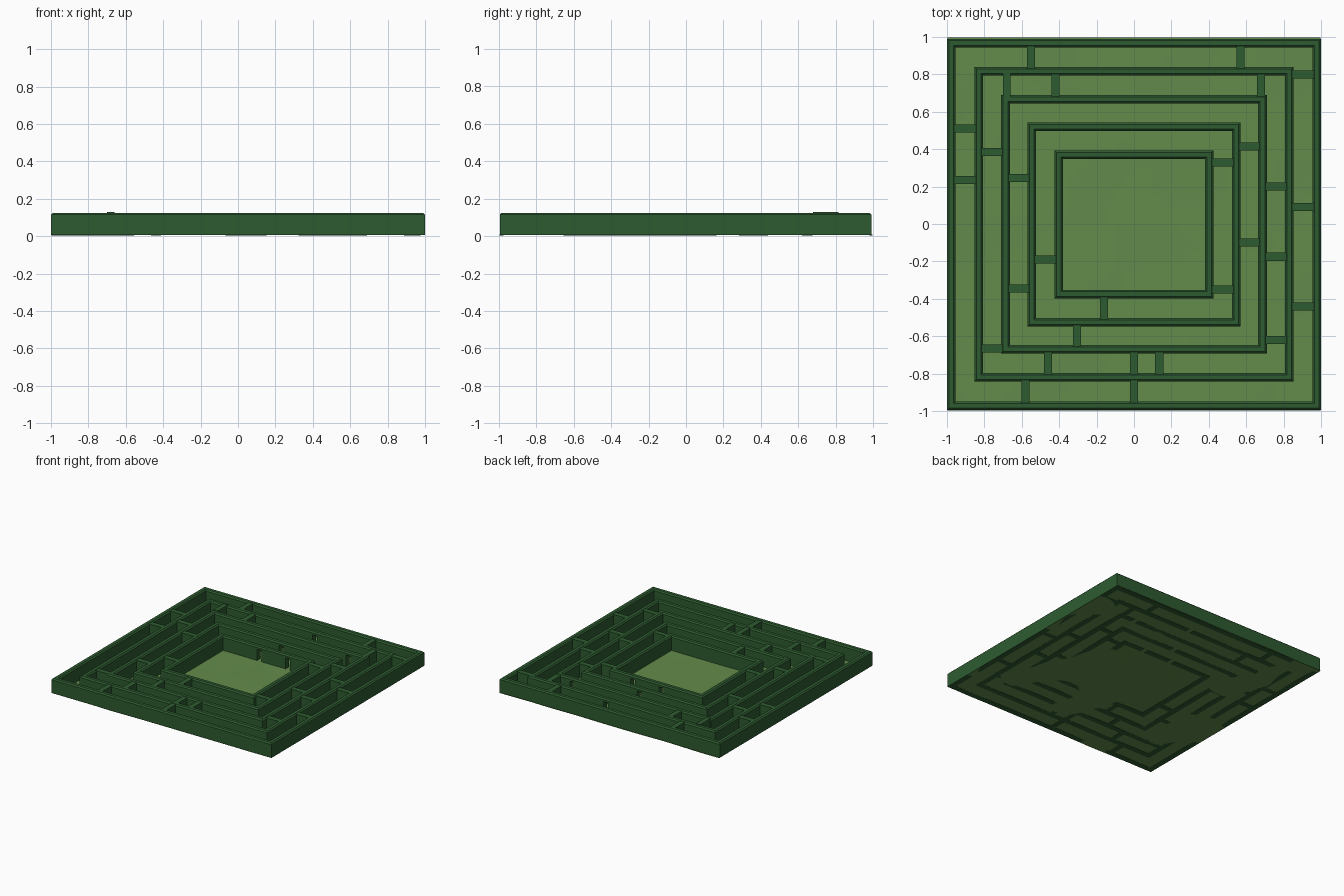
import bpy, bmesh
from mathutils import Vector, noise

if "Cube" in bpy.data.objects:
    bpy.data.objects.remove(bpy.data.objects["Cube"])

def material(name, col):
    m = bpy.data.materials.new(name)
    m.diffuse_color = (*col, 1)
    m.use_nodes = True
    m.node_tree.nodes["Principled BSDF"].inputs["Base Color"].default_value = m.diffuse_color
    return m

HEDGE = material("hedge_green", (0.027, 0.105, 0.03))
GRASS = material("grass_green", (0.125, 0.26, 0.07))
Z0, Z1, T, B = 0.006, 0.125, 0.046, 0.01   # wall base, top, thickness, bevel

def finish(bm, name, mat):
    bmesh.ops.recalc_face_normals(bm, faces=bm.faces)
    me = bpy.data.meshes.new(name)
    bm.to_mesh(me)
    bm.free()
    ob = bpy.data.objects.new(name, me)
    bpy.context.collection.objects.link(ob)
    if mat:
        me.materials.append(mat)
    return ob

def ring(name, x, y0, y1):
    """Rectangular hedge: a chamfered wall section swept round four corners."""
    prof = [(0, Z0), (0, Z1 - B), (B, Z1), (T - B, Z1), (T, Z1 - B), (T, Z0)]
    bm = bmesh.new()
    loops = []
    for sx, sy in ((-1, -1), (1, -1), (1, 1), (-1, 1)):
        y = y0 if sy < 0 else y1
        loops.append([bm.verts.new((sx * (x - d), y - sy * d, z)) for d, z in prof])
    n = len(prof)
    for i in range(4):
        a, b = loops[i], loops[(i + 1) % 4]
        for j in range(n):
            bm.faces.new((a[j], b[j], b[(j + 1) % n], a[(j + 1) % n]))
    return finish(bm, name, HEDGE)

def box(name, x0, x1, y0, y1, z0, z1, mat):
    bm = bmesh.new()
    bmesh.ops.create_cube(bm, size=1)
    for v in bm.verts:
        v.co = Vector(((x0 + x1) / 2 + v.co.x * (x1 - x0),
                       (y0 + y1) / 2 + v.co.y * (y1 - y0),
                       (z0 + z1) / 2 + v.co.z * (z1 - z0)))
    return finish(bm, name, mat)

# gently uneven lawn
bm = bmesh.new()
bmesh.ops.create_grid(bm, x_segments=40, y_segments=40, size=0.997)
for v in bm.verts:
    v.co.z = 0.007 + 0.004 * noise.noise(Vector((v.co.x * 3, v.co.y * 3, 0.4)))
finish(bm, "lawn", GRASS)

# concentric hedges: half width, front y, back y
RINGS = [(1.0, -0.995, 0.99), (0.853, -0.842, 0.84), (0.71, -0.693, 0.69),
         (0.57, -0.548, 0.543), (0.425, -0.398, 0.393)]
hedges = [ring(f"hedge_ring_{i}", *r) for i, r in enumerate(RINGS)]

# low doorways through the back hedges: ring index, x
cutters = {}
for i, x in ((1, 0.14), (2, 0.55), (3, 0.045), (4, -0.05), (4, 0.21)):
    y = RINGS[i][2]
    c = box("doorway_cutter", x - 0.02, x + 0.02, y - 0.07, y + 0.02, -0.02, 0.1, None)
    c.hide_render = True
    c.hide_set(True)
    m = hedges[i].modifiers.new("doorway", 'BOOLEAN')
    m.operation, m.object, m.solver = 'DIFFERENCE', c, 'EXACT'

# cross hedges per corridor: positions on the back, front, right and left sides
CROSS = [
    ((-0.55, 0.57), (-0.58, 0.0), (0.80, 0.09, -0.44), (0.51, 0.235)),
    ((-0.42, 0.68), (-0.46, 0.0, 0.135), (0.20, -0.175, -0.62), (0.385, -0.665)),
    ((), (-0.305,), (0.415, -0.10), (0.245, -0.345)),
    ((), (-0.16,), (0.33, -0.35), (-0.19,)),
]
H = 0.0215
for i, (back, front, right, left) in enumerate(CROSS):
    (xo, fo, bo), (xi, fi, bi) = RINGS[i], RINGS[i + 1]
    e, top = T - 0.01, Z1 - 0.002
    for x in back:
        box("cross_hedge", x - H, x + H, bi - 0.01, bo - e, Z0, top, HEDGE)
    for x in front:
        box("cross_hedge", x - H, x + H, fo + e, fi + 0.01, Z0, top, HEDGE)
    for y in right:
        box("cross_hedge", xi - 0.01, xo - e, y - H, y + H, Z0, top, HEDGE)
    for y in left:
        box("cross_hedge", -xo + e, -xi + 0.01, y - H, y + H, Z0, top, HEDGE)

# slightly taller cross hedge at the back left
box("tall_cross_hedge", -0.70, -0.66, 0.68, 0.815, Z0, 0.13, HEDGE)
